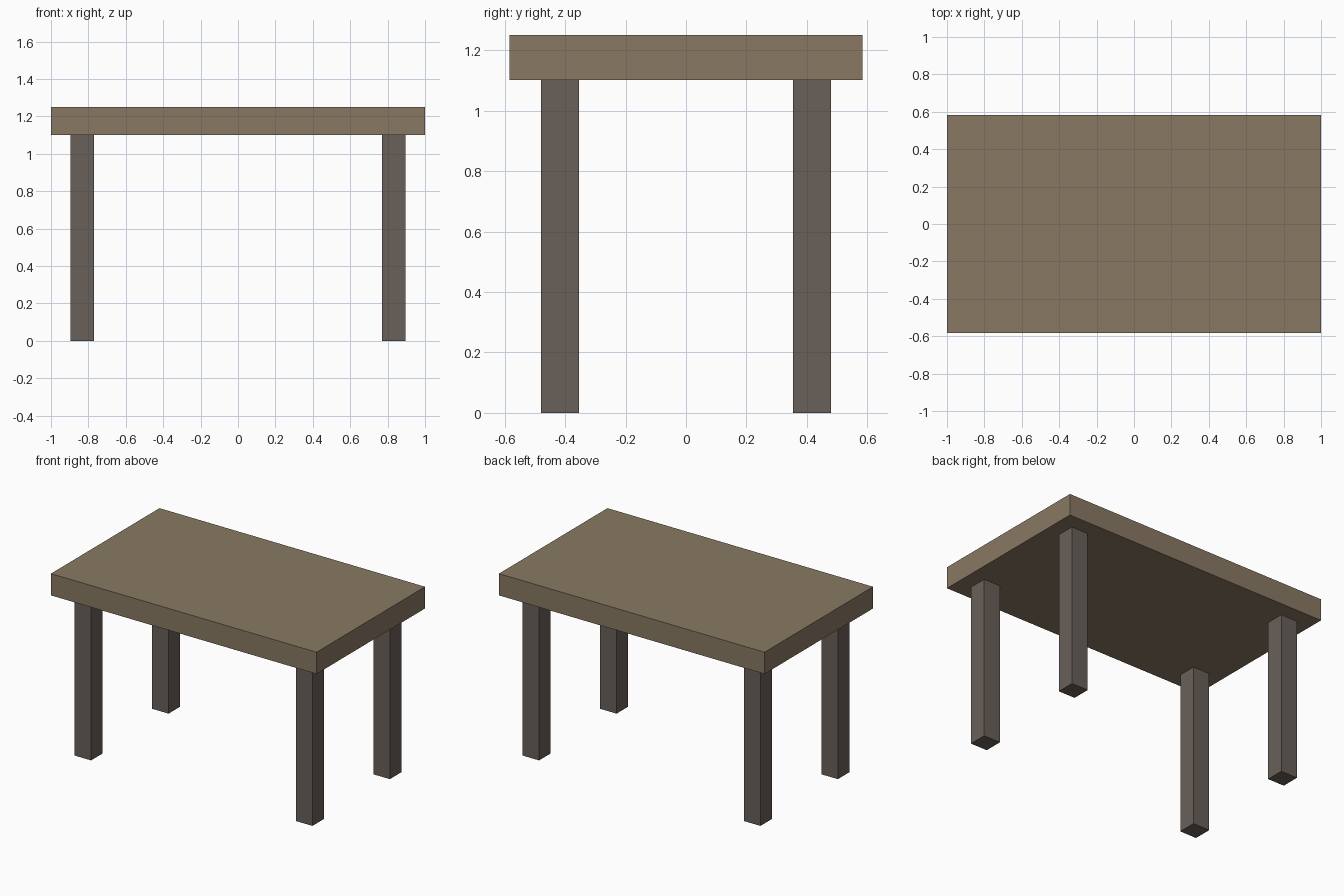
import bpy

if "Cube" in bpy.data.objects:
    bpy.data.objects.remove(bpy.data.objects["Cube"])


def material(name, color):
    mat = bpy.data.materials.new(name)
    mat.diffuse_color = color
    mat.use_nodes = True
    mat.node_tree.nodes["Principled BSDF"].inputs["Base Color"].default_value = mat.diffuse_color
    return mat


def box(name, center, size, mat):
    bpy.ops.mesh.primitive_cube_add(size=1, location=center)
    obj = bpy.context.object
    obj.name = name
    obj.scale = size
    bpy.ops.object.transform_apply(location=False, rotation=False, scale=True)
    obj.data.materials.append(mat)
    return obj


top_wood = material("top_wood", (0.25, 0.19, 0.125, 1))
leg_wood = material("leg_wood", (0.14, 0.115, 0.10, 1))

TOP_Z, UNDER_Z = 1.25, 1.102

# Tabletop slab
box("tabletop", (0, 0, (TOP_Z + UNDER_Z) / 2), (2, 1.167, TOP_Z - UNDER_Z), top_wood)

# Four square legs, inset from the corners
for side_y, y in (("front", -0.4167), ("back", 0.4167)):
    for side_x, x in (("left", -0.8333), ("right", 0.8333)):
        box(f"{side_y}_{side_x}_leg", (x, y, UNDER_Z / 2), (0.125, 0.125, UNDER_Z), leg_wood)
